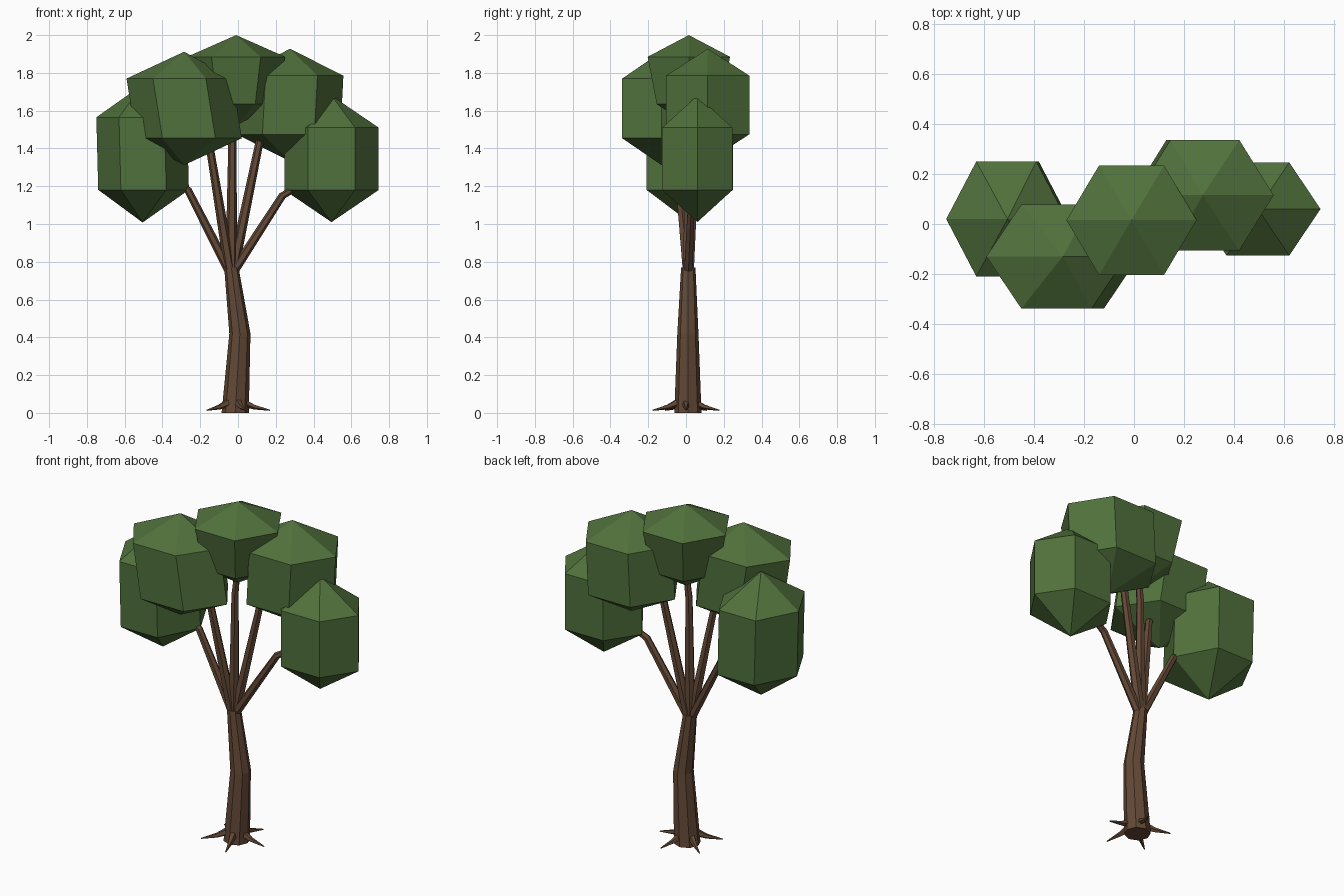
import bpy, bmesh
from math import cos, sin, pi, radians
from mathutils import Vector

if "Cube" in bpy.data.objects:
    bpy.data.objects.remove(bpy.data.objects["Cube"])


def material(name, rgb):
    m = bpy.data.materials.new(name)
    m.diffuse_color = (*rgb, 1)
    m.use_nodes = True
    m.node_tree.nodes["Principled BSDF"].inputs["Base Color"].default_value = m.diffuse_color
    return m


bark = material("bark brown", (0.125, 0.066, 0.037))
leaf = material("leaf green", (0.082, 0.165, 0.045))


def finish(bm, name, mat):
    bmesh.ops.recalc_face_normals(bm, faces=bm.faces)
    me = bpy.data.meshes.new(name)
    bm.to_mesh(me)
    bm.free()
    me.materials.append(mat)
    ob = bpy.data.objects.new(name, me)
    bpy.context.collection.objects.link(ob)
    return ob


def bridge(bm, a, b):
    n = len(a)
    for i in range(n):
        bm.faces.new((a[i], a[(i + 1) % n], b[(i + 1) % n], b[i]))


def tube(name, points, radii, sides, flat=False):
    """Faceted tube along a path; flat keeps its rings level."""
    bm = bmesh.new()
    pts = [Vector(p) for p in points]
    rings = []
    for i, (p, r) in enumerate(zip(pts, radii)):
        d = Vector((0, 0, 1))
        if not flat:
            d = (pts[min(i + 1, len(pts) - 1)] - pts[max(i - 1, 0)]).normalized()
        q = Vector((0, 0, 1)).rotation_difference(d)
        rings.append([bm.verts.new(p + q @ Vector((r * cos(2 * pi * k / sides),
                      r * sin(2 * pi * k / sides), 0))) for k in range(sides)])
    for a, b in zip(rings, rings[1:]):
        bridge(bm, a, b)
    bm.faces.new(rings[0])
    bm.faces.new(rings[-1])
    return finish(bm, name, bark)


def clump(name, c, rx, ry, h, top, shift=0.0, taper=1.0):
    """Six-sided leaf clump: two rings closed by a point above and below."""
    bm = bmesh.new()
    rings = []
    for s, k in ((1, 1.0), (-1, taper)):
        rings.append([bm.verts.new((c[0] + s * shift + rx * k * cos(pi * i / 3),
                      c[1] + ry * k * sin(pi * i / 3), c[2] + s * h)) for i in range(6)])
    bridge(bm, *rings)
    for s, ring in zip((1, -1), rings):
        tip = bm.verts.new((c[0], c[1], c[2] + s * top))
        for i in range(6):
            bm.faces.new((ring[i], ring[(i + 1) % 6], tip))
    return finish(bm, name, leaf)


# trunk
tube("trunk", [(-0.015, 0.01, 0), (0.01, 0.01, 0.42), (-0.035, 0.012, 0.77)],
     [0.072, 0.056, 0.038], 8, flat=True)

# five roots
for i in range(5):
    a = radians(72 * i)
    tube(f"root_{i + 1}", [(-0.015 + r * cos(a), r * sin(a), z)
         for r, z in ((0.045, 0.055), (0.1, 0.032), (0.185, 0.014))],
         [0.022, 0.014, 0.003], 5)

# branches
tube("branch_outer_left", [(-0.04, 0.012, 0.74), (-0.265, 0.015, 1.18), (-0.36, 0.02, 1.24)],
     [0.026, 0.02, 0.016], 6)
tube("branch_inner_left", [(-0.04, 0.01, 0.74), (-0.145, -0.05, 1.38), (-0.22, -0.09, 1.5)],
     [0.03, 0.021, 0.016], 6)
tube("branch_middle", [(-0.035, 0.012, 0.74), (-0.03, 0.015, 1.45), (-0.01, 0.02, 1.65)],
     [0.032, 0.021, 0.016], 6)
tube("branch_inner_right", [(-0.03, 0.015, 0.74), (0.115, 0.055, 1.44), (0.18, 0.08, 1.52)],
     [0.03, 0.021, 0.016], 6)
tube("branch_outer_right", [(-0.03, 0.012, 0.74), (0.235, 0.03, 1.15), (0.34, 0.045, 1.21)],
     [0.026, 0.02, 0.016], 6)

# leaf clumps
clump("leaves_outer_left", (-0.505, 0.02, 1.373), 0.24, 0.265, 0.192, 0.365, -0.005)
clump("leaves_inner_left", (-0.285, -0.13, 1.612), 0.28, 0.24, 0.158, 0.3, -0.025)
clump("leaves_middle", (-0.01, 0.015, 1.76), 0.26, 0.252, 0.125, 0.24, 0, 0.78)
clump("leaves_inner_right", (0.275, 0.115, 1.63), 0.275, 0.255, 0.155, 0.298, 0.008)
clump("leaves_outer_right", (0.495, 0.06, 1.345), 0.25, 0.215, 0.165, 0.335)
